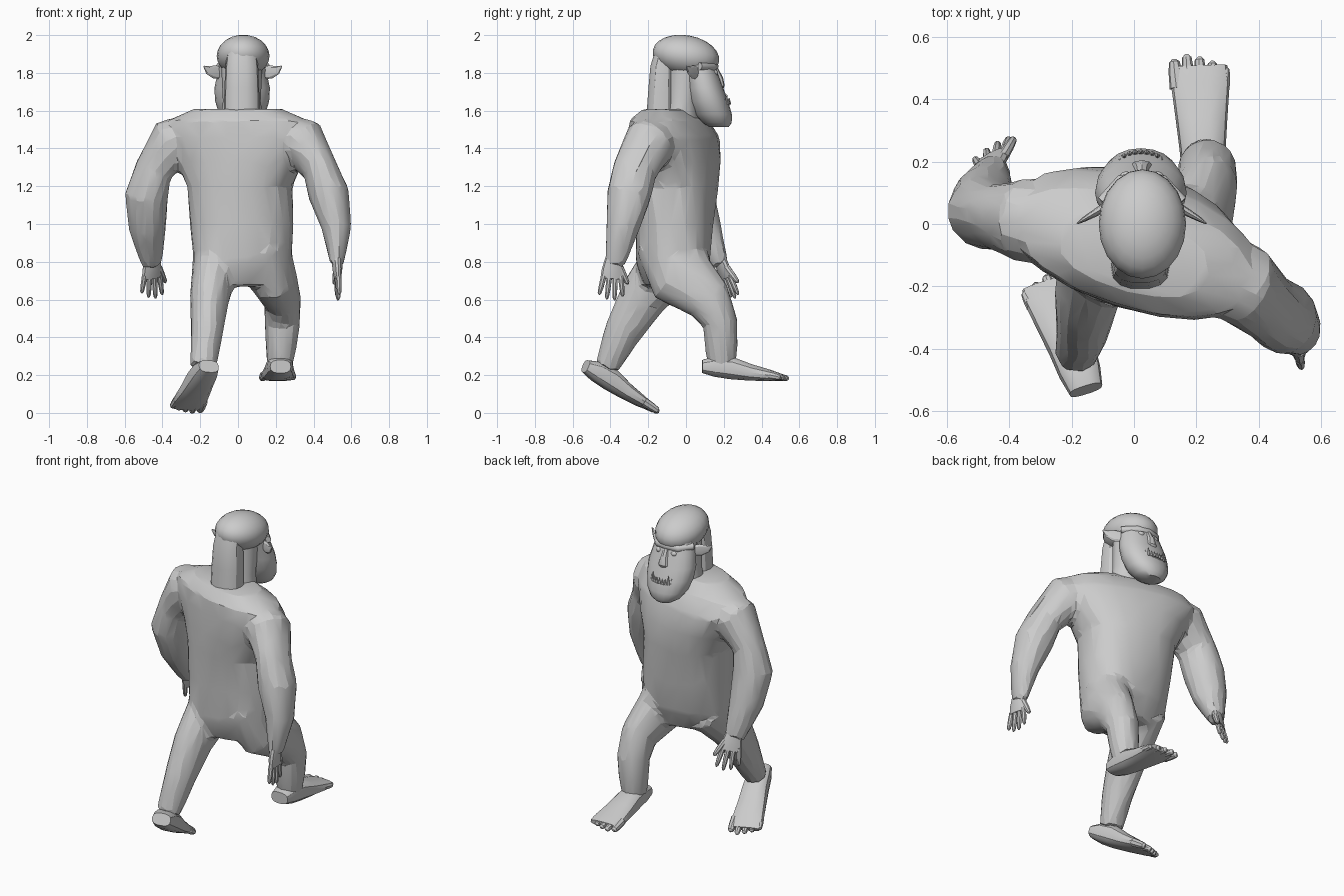
import bpy, bmesh, math
from mathutils import Vector as V, Matrix

if "Cube" in bpy.data.objects:
    bpy.data.objects.remove(bpy.data.objects["Cube"])


def loft(bm, rings, side=(1, 0, 0), n=14, power=1.0):
    """Closed tube through rings (x, y, z, half_width, half_depth[, yaw])."""
    pts = [V(r[:3]) for r in rings]
    loops = []
    for i, r in enumerate(rings):
        t = (pts[min(i + 1, len(pts) - 1)] - pts[max(i - 1, 0)]).normalized()
        u = V(side)
        if len(r) > 5:
            u = V((math.cos(math.radians(r[5])), math.sin(math.radians(r[5])), 0))
            t = V((0, 0, 1))
        u = (u - t * u.dot(t)).normalized()
        w = t.cross(u)
        loop = []
        for k in range(n):
            a = 2 * math.pi * k / n
            c, s = math.cos(a), math.sin(a)
            c = math.copysign(abs(c) ** power, c)
            s = math.copysign(abs(s) ** power, s)
            loop.append(bm.verts.new(pts[i] + u * c * r[3] + w * s * r[4]))
        loops.append(loop)
    faces = []
    for a, b in zip(loops, loops[1:]):
        for k in range(n):
            faces.append(bm.faces.new((a[k], a[(k + 1) % n], b[(k + 1) % n], b[k])))
    faces.append(bm.faces.new(loops[0][::-1]))
    faces.append(bm.faces.new(loops[-1]))
    bmesh.ops.recalc_face_normals(bm, faces=faces)


def ball(bm, center, radii, tilt=0, seg=16):
    m = Matrix.Translation(center) @ Matrix.Rotation(tilt, 4, 'X') @ Matrix.Diagonal((*radii, 1))
    bmesh.ops.create_uvsphere(bm, u_segments=seg, v_segments=seg // 2 + 2, radius=1, matrix=m)


def digit(bm, base, tip, r):
    b, t = V(base), V(tip)
    loft(bm, [(*b, r, r), (*b.lerp(t, .55), r * .9, r * .9),
              (*b.lerp(t, .9), r * .7, r * .7), (*t, r * .25, r * .25)], (1, .3, .1), 8)


def finish(name, bm, angle=30):
    me = bpy.data.meshes.new(name)
    bm.to_mesh(me)
    bm.free()
    ob = bpy.data.objects.new(name, me)
    bpy.context.collection.objects.link(ob)
    bpy.ops.object.select_all(action='DESELECT')
    ob.select_set(True)
    bpy.context.view_layer.objects.active = ob
    bpy.ops.object.shade_smooth_by_angle(angle=math.radians(angle))
    return ob


# Body: twisted torso, swinging arms and striding legs fused together
bm = bmesh.new()
loft(bm, [(.02, -.08, .67, .17, .14, 10), (.025, -.07, .80, .26, .195, 6),
          (.02, -.06, 1.0, .275, .205, -4), (.01, -.055, 1.2, .28, .22, -12),
          (.01, -.055, 1.33, .34, .22, -17), (0, -.065, 1.46, .41, .205, -18),
          (0, -.09, 1.55, .38, .175, -17), (0, -.10, 1.61, .24, .11, -15)], n=20, power=.85)
loft(bm, [(-.20, 0, 1.47, .13, .13), (-.35, .01, 1.43, .135, .14), (-.445, .02, 1.29, .095, .115),
          (-.485, .035, 1.15, .115, .12), (-.48, .09, .98, .10, .10),
          (-.455, .18, .78, .058, .045)], side=(.8, .5, 0))
loft(bm, [(.20, -.12, 1.47, .13, .13), (.35, -.195, 1.43, .13, .14), (.435, -.27, 1.29, .095, .12),
          (.48, -.30, 1.16, .11, .12), (.522, -.335, .98, .08, .09),
          (.525, -.38, .78, .035, .055)])
loft(bm, [(-.11, -.06, .82, .13, .17), (-.15, -.23, .61, .105, .13),
          (-.165, -.34, .42, .085, .10), (-.185, -.42, .24, .07, .065)])
loft(bm, [(.12, -.09, .90, .15, .18), (.19, -.02, .71, .125, .18), (.235, .125, .595, .10, .125),
          (.235, .18, .48, .095, .095), (.23, .185, .37, .085, .09), (.22, .19, .25, .07, .075)])
body = finish("body", bm)
m = body.modifiers.new("fuse", 'REMESH')
m.mode = 'VOXEL'
m.voxel_size = .018
m = body.modifiers.new("soften", 'SMOOTH')
m.iterations = 5
m = body.modifiers.new("facet", 'DECIMATE')
m.ratio = .06
for name in ("fuse", "soften", "facet"):
    bpy.ops.object.modifier_apply(modifier=name)
bpy.ops.object.shade_smooth_by_angle(angle=math.radians(14))


# Hands: flat palm, four fingers and a thumb
def hand(name, wrist, side, down):
    bm = bmesh.new()
    o, s, d = V(wrist), V(side).normalized(), V(down).normalized()
    thin = s.cross(d)
    loft(bm, [(*(o - d * .02), .043, .03), (*(o + d * .04), .058, .026),
              (*(o + d * .09), .062, .018)], s, 12)
    for k, ln in zip((-1.5, -.5, .5, 1.5), (.09, .115, .12, .10)):
        digit(bm, o + s * k * .03 + d * .075, o + s * k * .042 + d * (.085 + ln), .0155)
    digit(bm, o + s * .04 + d * .03, o + s * .088 + d * .12 + thin * .01, .018)
    finish(name, bm)


hand("left_hand", (-.455, .185, .80), (.85, .5, 0), (.0, .32, -.95))
hand("right_hand", (.525, -.385, .80), (-.1, 1, 0), (.03, -.07, -1))


# Feet: thick wedge with five short toes, first toe on the inner side
def foot(name, heel, fwd, inner):
    bm = bmesh.new()
    o, f = V(heel), V(fwd).normalized()
    s = V(inner)
    s = (s - f * s.dot(f)).normalized()
    up = f.cross(s)
    up = up if up.z > 0 else -up

    def at(a, b=0, c=0):
        return o + f * a + s * b + up * c
    loft(bm, [(*at(-.005, 0, .005), .055, .035), (*at(.06, 0, .012), .068, .055),
              (*at(.15, 0, .012), .074, .06), (*at(.25, 0, 0), .083, .045),
              (*at(.36, 0, -.006), .094, .03), (*at(.42, 0, -.008), .088, .017)], s, 14, .75)
    for k, ln, r in zip((2, 1, 0, -1, -2), (.445, .46, .45, .435, .415),
                        (.025, .022, .022, .021, .02)):
        digit(bm, at(.35, k * .037, -.006), at(ln, k * .041, -.012), r)
    finish(name, bm)


foot("right_foot", (.225, .09, .24), (-.015, .44, -.045), (-1, 0, 0))
foot("left_foot", (-.155, -.53, .24), (-.125, .36, -.213), (1, .2, 0))

# Neck and jutting face with a square chin
bm = bmesh.new()
loft(bm, [(.02, -.03, 1.50, .12, .10), (.02, -.02, 1.65, .10, .085), (.02, 0, 1.86, .11, .10)])
finish("neck", bm)
bm = bmesh.new()
loft(bm, [(.022, .05, 1.86, .12, .10, 0), (.022, .08, 1.79, .132, .093, 0),
          (.022, .10, 1.72, .147, .098, 0), (.022, .12, 1.65, .143, .103, 0),
          (.022, .145, 1.58, .122, .098, 0), (.022, .165, 1.535, .09, .077, 0),
          (.022, .175, 1.513, .055, .05, 0)], n=20, power=.95)
finish("face", bm, 40)

# Skull cap with a low brow ridge
bm = bmesh.new()
ball(bm, (.027, 0, 1.89), (.14, .178, .109), math.radians(-10), 20)
loft(bm, [(-.10, .07, 1.835, .02, .022), (-.04, .135, 1.83, .024, .024), (.027, .15, 1.835, .024, .022),
          (.09, .135, 1.83, .024, .024), (.152, .07, 1.835, .02, .022)], side=(0, 0, 1), n=10)
finish("skull_cap", bm, 40)

# Long hair block at the back of the head
bm = bmesh.new()
loft(bm, [(.02, -.135, 1.585, .095, .075), (.02, -.13, 1.72, .092, .07), (.02, -.125, 1.83, .087, .065),
          (.02, -.11, 1.91, .078, .055)], n=14, power=.8)
finish("hair", bm)

# Ears, eyes and nose
for sx, label in ((-1, "left"), (1, "right")):
    bm = bmesh.new()
    x = .025
    loft(bm, [(x + sx * .11, .06, 1.80, .032, .014), (x + sx * .15, .035, 1.805, .036, .012),
              (x + sx * .185, .015, 1.815, .022, .008), (x + sx * .206, .002, 1.835, .004, .003)],
         side=(0, 0, 1), n=8)
    finish(label + "_ear", bm)
    bm = bmesh.new()
    ball(bm, (x + sx * .05, .148, 1.80), (.022, .022, .018), 0, 10)
    finish(label + "_eye", bm, 60)
bm = bmesh.new()
loft(bm, [(.025, .155, 1.82, .018, .015), (.025, .177, 1.77, .024, .02), (.025, .187, 1.73, .034, .018),
          (.025, .185, 1.71, .02, .01)], n=8)
finish("nose", bm)

# Lower lip and upward fangs
bm = bmesh.new()
arc = [(.022 + .105 * math.sin(a), .118 + .10 * math.cos(a)) for a in [(-1 + k / 4) * .7 for k in range(9)]]
loft(bm, [(x, y, 1.63, .012, .012) for x, y in arc], side=(0, 0, 1), n=8)
for i, (x, y) in enumerate(arc):
    h = .055 if i in (1, 7) else .035
    bmesh.ops.create_cone(bm, cap_ends=True, segments=6, radius1=.01, radius2=.001, depth=h,
                          matrix=Matrix.Translation((x, y + .012, 1.632 + h / 2)))
finish("lip_and_fangs", bm)
